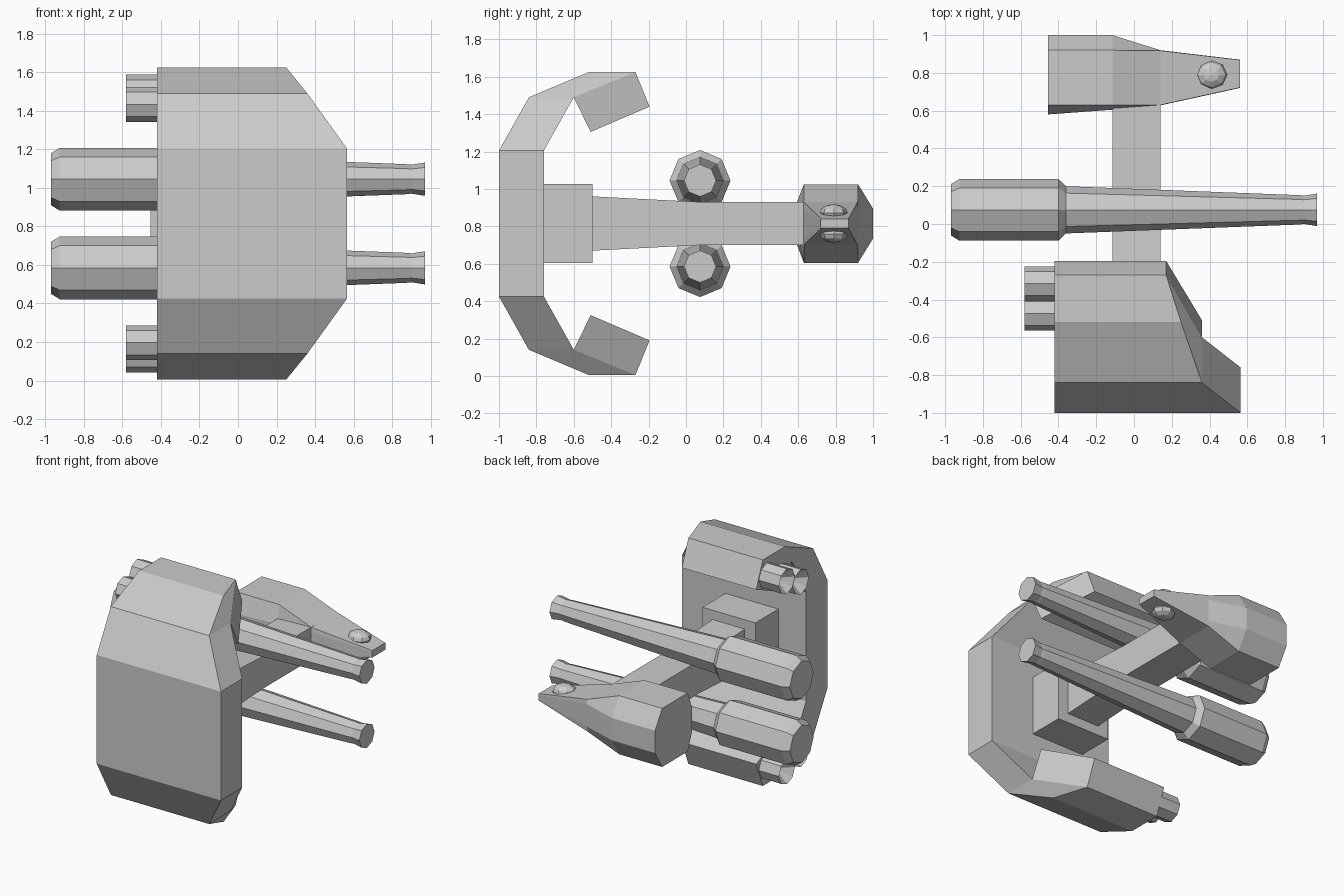
import bpy, bmesh, math

if "Cube" in bpy.data.objects:
    bpy.data.objects.remove(bpy.data.objects["Cube"])

ZC = 0.815  # mirror plane height


def finish(name, bm):
    bmesh.ops.remove_doubles(bm, verts=bm.verts, dist=0.0005)
    bmesh.ops.recalc_face_normals(bm, faces=bm.faces)
    me = bpy.data.meshes.new(name)
    bm.to_mesh(me)
    bm.free()
    ob = bpy.data.objects.new(name, me)
    bpy.context.collection.objects.link(ob)
    return ob


def loft(name, rings):
    """Skin a list of equal-length rings of points and cap both ends."""
    bm = bmesh.new()
    vs = [[bm.verts.new(p) for p in r] for r in rings]
    n = len(rings[0])
    for a, b in zip(vs, vs[1:]):
        for i in range(n):
            j = (i + 1) % n
            bm.faces.new((a[i], a[j], b[j], b[i]))
    bm.faces.new(vs[0])
    bm.faces.new(vs[-1])
    return finish(name, bm)


def turned(name, profile, y, z, sides=8):
    """Lathe (x, radius) pairs around an axis parallel to x."""
    ang = [2 * math.pi * i / sides for i in range(sides)]
    return loft(name, [[(x, y + r * math.cos(a), z + r * math.sin(a)) for a in ang]
                       for x, r in profile])


def rect(y, x0, x1, h):
    return [(x0, y, ZC - h), (x1, y, ZC - h), (x1, y, ZC + h), (x0, y, ZC + h)]


# Curved shield: (y, height from mid plane, right-hand x) outline of the upper half
half = [(-1, .39, .565), (-.84, .675, .36), (-.52, .81, .25), (-.27, .81, .17),
        (-.195, .625, .17), (-.51, .49, .36), (-.6, .675, .36), (-.76, .39, .565)]
bm = bmesh.new()
L, R = {}, {}
for s in (1, -1):
    for i, (y, h, x) in enumerate(half):
        L[s, i] = bm.verts.new((-.42, y, ZC + s * h))
        R[s, i] = bm.verts.new((x, y, ZC + s * h))
    for i in range(7):
        bm.faces.new((L[s, i], L[s, i + 1], R[s, i + 1], R[s, i]))
    for q in ((0, 7, 6, 1), (1, 6, 3, 2), (6, 5, 4, 3)):
        for side in (L, R):
            bm.faces.new([side[s, i] for i in q])
for i in (0, 7):
    bm.faces.new((L[1, i], L[-1, i], R[-1, i], R[1, i]))
for side in (L, R):
    bm.faces.new((side[1, 0], side[1, 7], side[-1, 7], side[-1, 0]))
finish("curved_shield", bm)

# Mount block and boom
loft("boom_mount", [rect(-.77, -.2, .22, .212), rect(-.5, -.2, .22, .212)])
loft("boom", [rect(-.52, -.115, .14, .146), rect(.06, -.115, .14, .116),
              rect(.66, -.115, .14, .116)])


# Command pod, octagonal at the rear and flattening to a thin nose
def pod_ring(x, y0, y1, c0, c1, h, hm):
    return [(x, y0 + c0, ZC + h), (x, y1 - c1, ZC + h), (x, y1, ZC + hm), (x, y1, ZC - hm),
            (x, y1 - c1, ZC - h), (x, y0 + c0, ZC - h), (x, y0, ZC - hm), (x, y0, ZC + hm)]


loft("command_pod", [pod_ring(-.455, .58, 1, .05, .08, .21, .08),
                     pod_ring(-.115, .605, 1, .025, .08, .21, .08),
                     pod_ring(.14, .628, .92, .002, .002, .115, .08),
                     pod_ring(.56, .72, .87, .002, .002, .025, .015)])

# Parts repeated above and below the mid plane
for s, tag in ((1, "upper"), (-1, "lower")):
    # Canopy bubble
    bm = bmesh.new()
    bmesh.ops.create_uvsphere(bm, u_segments=8, v_segments=6, radius=1)
    for v in bm.verts:
        v.co = (.41 + v.co.x * .083, .79 + v.co.y * .075, ZC + s * .055 + v.co.z * .048)
    finish(tag + "_canopy", bm)

    # Long cannon
    turned(tag + "_cannon", [(-.97, .135), (-.925, .163), (-.40, .163), (-.36, .125),
                             (.87, .078), (.90, .075), (.97, .086)], .075, ZC + s * .23)

    # Paired thrusters with hollow ends
    for k, side in ((-1, "outer"), (1, "inner")):
        turned(f"{tag}_{side}_thruster", [(-.40, .09), (-.58, .09), (-.49, .002)],
               -.394 + k * .079, ZC + s * (.65 + k * .032))
